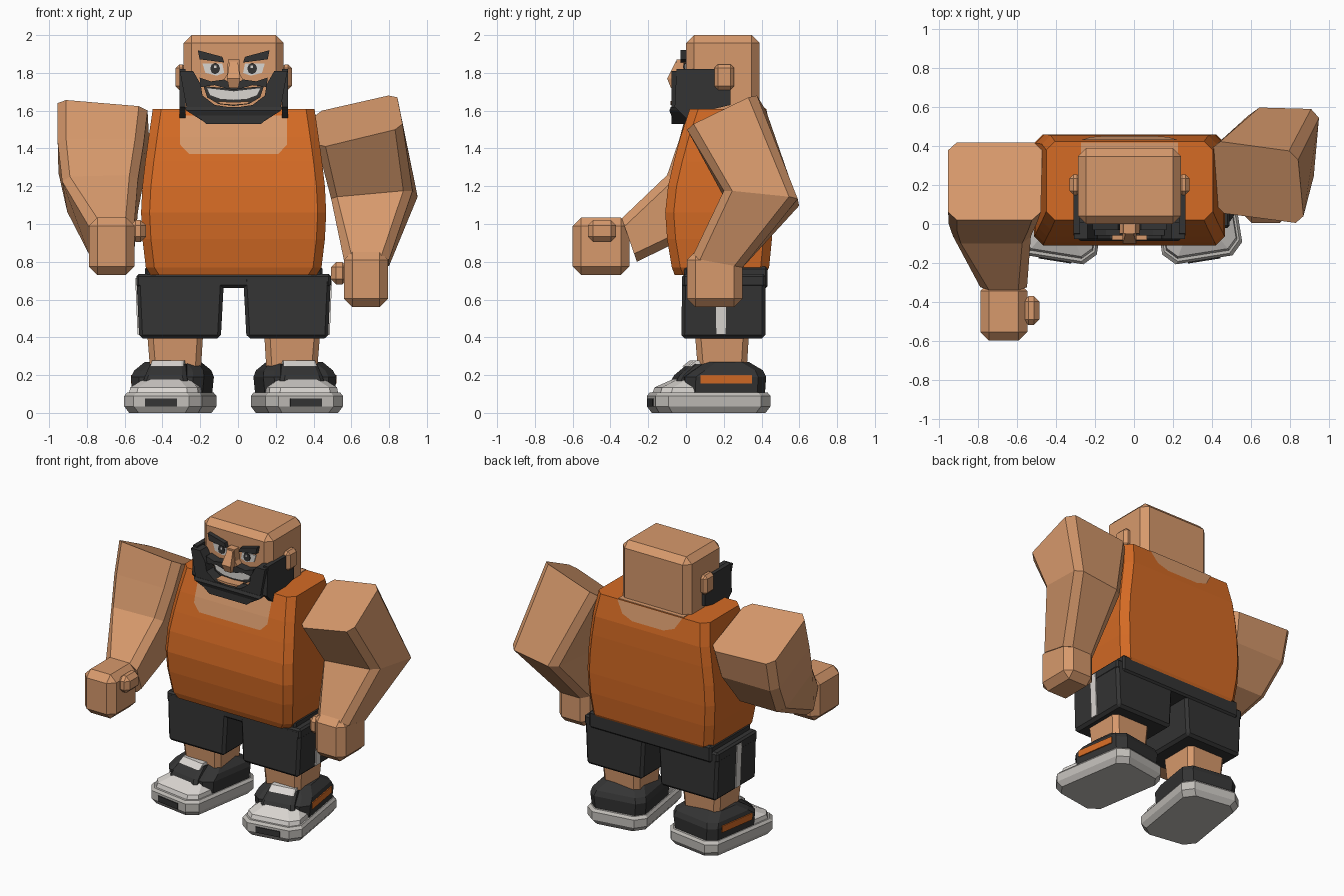
import bpy, bmesh, math
from mathutils import Vector, Matrix

XC = -0.023  # centre line of the body


def mat(name, r, g, b):
    m = bpy.data.materials.new(name)
    m.diffuse_color = (r, g, b, 1)
    return m


SKIN = mat("skin", 0.68, 0.32, 0.15)
ORANGE = mat("orange_cloth", 0.66, 0.145, 0.018)
DARK = mat("charcoal", 0.034, 0.034, 0.034)
GREY = mat("sole_grey", 0.53, 0.51, 0.48)
WHITE = mat("off_white", 0.70, 0.67, 0.64)


def finish(name, bm, material, bevel=0.0, xf=None):
    bmesh.ops.recalc_face_normals(bm, faces=bm.faces)
    if bevel:
        bmesh.ops.bevel(bm, geom=list(bm.edges), offset=bevel, segments=1,
                        affect='EDGES', clamp_overlap=True)
    if xf:
        bmesh.ops.transform(bm, matrix=xf, verts=bm.verts)
    bmesh.ops.recalc_face_normals(bm, faces=bm.faces)
    me = bpy.data.meshes.new(name)
    bm.to_mesh(me)
    bm.free()
    me.materials.append(material)
    ob = bpy.data.objects.new(name, me)
    bpy.context.collection.objects.link(ob)
    return ob


def loft(name, rings, material, bevel=0.0, xf=None, caps=True):
    bm = bmesh.new()
    vs = [[bm.verts.new(p) for p in r] for r in rings]
    n = len(rings[0])
    for a, b in zip(vs, vs[1:]):
        for i in range(n if caps else n - 1):
            j = (i + 1) % n
            bm.faces.new((a[i], a[j], b[j], b[i]))
    if caps:
        bm.faces.new(vs[0])
        bm.faces.new(vs[-1])
    return finish(name, bm, material, bevel, xf)


def chamfer(corners, c):
    """Ring with each corner cut by a distance c."""
    out, n = [], len(corners)
    for i, p in enumerate(corners):
        p = Vector(p)
        for q in (Vector(corners[i - 1]), Vector(corners[(i + 1) % n])):
            out.append(p + (q - p).normalized() * c)
    return out


def rect(x0, x1, y0, y1, z, c=0.0):
    r = [(x0, y0, z), (x1, y0, z), (x1, y1, z), (x0, y1, z)]
    return chamfer(r, c) if c else r


def box(name, x0, x1, y0, y1, z0, z1, material, bevel=0.0, xf=None):
    return loft(name, [rect(x0, x1, y0, y1, z) for z in (z0, z1)], material, bevel, xf)


def prism(name, pts, y0, y1, material, s=1):
    """Outline in (x, z) from the centre line, extruded along y."""
    return loft(name, [[(XC + s * x, y, z) for x, z in pts] for y in (y0, y1)], material)


def sym(half):
    return half + [(-x, z) for x, z in reversed(half) if x]


# ---- torso: half width, front y, back y, height
PROFILE = [(0.44, -0.06, 0.42, 0.73), (0.465, -0.075, 0.44, 0.77), (0.483, -0.10, 0.455, 0.92),
           (0.49, -0.11, 0.46, 1.06), (0.483, -0.095, 0.46, 1.2), (0.468, -0.065, 0.46, 1.33),
           (0.45, -0.03, 0.455, 1.46), (0.428, 0.02, 0.425, 1.61)]
loft("tank_top", [rect(XC - w, XC + w, a, b, z, 0.045) for w, a, b, z in PROFILE], ORANGE)


def surface_y(z, k):
    for p, q in zip(PROFILE, PROFILE[1:]):
        if p[3] <= z <= q[3]:
            return p[k] + (q[k] - p[k]) * (z - p[3]) / (q[3] - p[3])


# neckline skin on the chest and upper back
for name, k, off, rows in (
        ("chest_neckline", 1, -0.006, [(0.235, 1.37), (0.283, 1.42), (0.283, 1.46), (0.283, 1.575)]),
        ("back_neckline", 2, 0.006, [(0.12, 1.50), (0.2, 1.53), (0.25, 1.61)])):
    loft(name, [[(XC + s * w, surface_y(z, k) + off, z) for s in (-1, 1)] for w, z in rows],
         SKIN, caps=False)
box("neck", XC - 0.25, XC + 0.25, 0.035, 0.42, 1.5, 1.614, SKIN)

# ---- head
box("head", XC - 0.265, XC + 0.265, 0.0, 0.39, 1.56, 2.0, SKIN, 0.042)
prism("nose", sym([(0, 1.87), (0.03, 1.87), (0.035, 1.79), (0.055, 1.76), (0.05, 1.73), (0, 1.715)]),
      -0.05, 0.02, SKIN)
loft("nose_tip", [rect(XC - 0.022, XC + 0.022, -0.055, 0, 1.86), rect(XC - 0.035, XC + 0.035, -0.1, 0, 1.77),
                  rect(XC - 0.025, XC + 0.025, -0.08, 0, 1.72)], SKIN)

# beard: front band, side burns and chin
outer = [(0, 1.53), (0.145, 1.53), (0.25, 1.62), (0.285, 1.81), (0.215, 1.81), (0.175, 1.74),
         (0.165, 1.68), (0.10, 1.63), (0, 1.615)]
for s, side in ((1, "right"), (-1, "left")):
    prism("beard_front_" + side, outer, -0.078, 0.01, DARK, s)
    yz = [(-0.05, 1.82), (0.235, 1.82), (0.235, 1.63), (0.15, 1.61), (0.0, 1.56), (-0.06, 1.62)]
    loft("sideburn_" + side, [[(XC + s * x, y, z) for y, z in yz] for x in (0.255, 0.288)], DARK)
    # moustache half
    prism("moustache_" + side, [(0, 1.735), (0.05, 1.765), (0.12, 1.755), (0.18, 1.775),
                                (0.175, 1.725), (0.10, 1.735), (0.05, 1.72), (0, 1.71)], -0.06, 0.005, DARK, s)
    # eyebrow and eye
    prism("eyebrow_" + side, [(0.05, 1.855), (0.18, 1.872), (0.19, 1.92), (0.06, 1.885)], -0.03, 0.01, DARK, s)
    prism("eye_" + side, [(0.05, 1.80), (0.09, 1.785), (0.15, 1.80), (0.165, 1.85), (0.06, 1.85)],
          -0.006, 0.01, WHITE, s)
    ring = [(0.098 + 0.026 * math.cos(i * math.pi / 4), 1.823 + 0.03 * math.sin(i * math.pi / 4)) for i in range(8)]
    prism("pupil_" + side, ring, -0.012, 0.005, DARK, s)
    prism("glint_" + side, [(0.09, 1.825), (0.103, 1.825), (0.103, 1.84), (0.09, 1.84)], -0.015, 0.0, WHITE, s)
    # ear
    xs = sorted((XC + s * 0.25, XC + s * 0.308))
    box("ear_" + side, *xs, 0.15, 0.255, 1.71, 1.845, SKIN, 0.02)
loft("chin_beard", [rect(XC - 0.14, XC + 0.14, -0.06, 0.03, 1.53), rect(XC - 0.25, XC + 0.25, -0.088, 0.15, 1.6),
                    rect(XC - 0.262, XC + 0.262, -0.08, 0.2, 1.62)], DARK)
prism("mouth", sym([(0, 1.715), (0.16, 1.73), (0.14, 1.67), (0.08, 1.635), (0, 1.625)]), -0.02, 0.005, DARK)
prism("teeth", sym([(0, 1.705), (0.145, 1.722), (0.125, 1.68), (0.07, 1.66), (0, 1.655)]), -0.028, 0.0, WHITE)
prism("lower_lip", sym([(0, 1.645), (0.09, 1.65), (0.07, 1.635), (0, 1.63)]), -0.083, 0.0, SKIN)

# ---- arms: chamfered sections (front inner, front outer, back outer, back inner)
raised = [[(-0.48, 0.02, 1.62), (-0.955, 0.02, 1.66), (-0.955, 0.42, 1.46), (-0.47, 0.42, 1.44)],
          [(-0.50, -0.035, 1.45), (-0.955, -0.035, 1.45), (-0.95, 0.37, 1.25), (-0.49, 0.37, 1.25)],
          [(-0.53, -0.10, 1.26), (-0.935, -0.10, 1.25), (-0.90, 0.23, 1.04), (-0.53, 0.23, 1.04)],
          [(-0.55, -0.34, 1.03), (-0.79, -0.34, 1.03), (-0.79, -0.26, 0.80), (-0.55, -0.26, 0.80)]]
lowered = [[(0.42, 0.06, 1.40), (0.875, 0.0, 1.51), (0.84, 0.37, 1.69), (0.40, 0.43, 1.59)],
           [(0.48, 0.20, 1.14), (0.92, 0.20, 1.18), (0.955, 0.59, 1.14), (0.60, 0.60, 1.09)],
           [(0.56, 0.03, 0.82), (0.80, 0.03, 0.82), (0.80, 0.30, 0.77), (0.56, 0.30, 0.77)]]
for name, secs in (("raised_arm", raised), ("lowered_arm", lowered)):
    loft(name, [chamfer(q, 0.045) for q in secs], SKIN)

# fists with thumbs
box("raised_fist", -0.79, -0.548, -0.60, -0.30, 0.73, 1.035, SKIN, 0.045)
box("raised_thumb", -0.57, -0.487, -0.52, -0.37, 0.905, 1.02, SKIN, 0.028)
box("lowered_fist", 0.56, 0.795, 0.005, 0.30, 0.56, 0.855, SKIN, 0.045)
box("lowered_thumb", 0.492, 0.58, 0.06, 0.20, 0.68, 0.80, SKIN, 0.028)

# ---- shorts, legs and shoes
box("shorts_waist", XC - 0.47, XC + 0.47, -0.01, 0.432, 0.66, 0.775, DARK, 0.012)
box("shorts_hips", XC - 0.515, XC + 0.515, -0.02, 0.42, 0.665, 0.735, DARK, 0.012)
for s, side in ((1, "right"), (-1, "left")):
    def span(a, b):
        return sorted((XC + s * a, XC + s * b))

    loft("shorts_leg_" + side, [rect(*span(0.068, 0.50), -0.025, 0.42, 0.395), rect(*span(0.05, 0.515), -0.02, 0.42, 0.73)],
         DARK, 0.018)
    loft("side_stripe_" + side, [rect(*span(0.49, o), 0.16, 0.212, z) for z, o in ((0.415, 0.509), (0.715, 0.521))], WHITE)
    loft("leg_" + side, [rect(*span(0.175, 0.44), 0.065, 0.32, 0.2, 0.03),
                         rect(*span(0.16, 0.46), 0.045, 0.335, 0.45, 0.03)], SKIN)

    # shoes point slightly outward
    xf = Matrix.Translation((XC + s * 0.335, 0.12, 0)) @ Matrix.Rotation(math.radians(9 * s), 4, 'Z')

    def part(name, rows, material, c=0.05):
        loft(name + "_" + side, [rect(-w, w, a, b, z, c) for w, a, b, z in rows], material, xf=xf)

    part("sole", [(0.185, -0.285, 0.285, 0.0), (0.208, -0.308, 0.308, 0.035),
                  (0.208, -0.308, 0.308, 0.09), (0.195, -0.295, 0.295, 0.107)], GREY, 0.06)
    box("sole_patch_" + side, -0.085, 0.085, -0.314, -0.25, 0.035, 0.075, DARK, 0, xf)
    part("toe_cap", [(0.185, -0.28, 0.05, 0.105), (0.18, -0.27, 0.05, 0.135), (0.125, -0.18, 0.05, 0.178)], WHITE)
    part("shoe_upper", [(0.188, -0.15, 0.28, 0.105), (0.196, -0.15, 0.285, 0.19),
                        (0.185, -0.10, 0.27, 0.225), (0.14, -0.03, 0.20, 0.27)], DARK)
    part("tongue", [(0.12, -0.19, 0.0, 0.165), (0.11, -0.17, 0.0, 0.20), (0.095, -0.10, 0.0, 0.26)], DARK, 0.02)
    part("lace", [(0.09, -0.13, 0.0, 0.245), (0.085, -0.09, 0.0, 0.277)], WHITE, 0.01)
    flash = sorted((s * 0.15, s * 0.2))
    box("shoe_flash_" + side, *flash, -0.075, 0.20, 0.155, 0.2, ORANGE, 0, xf)
